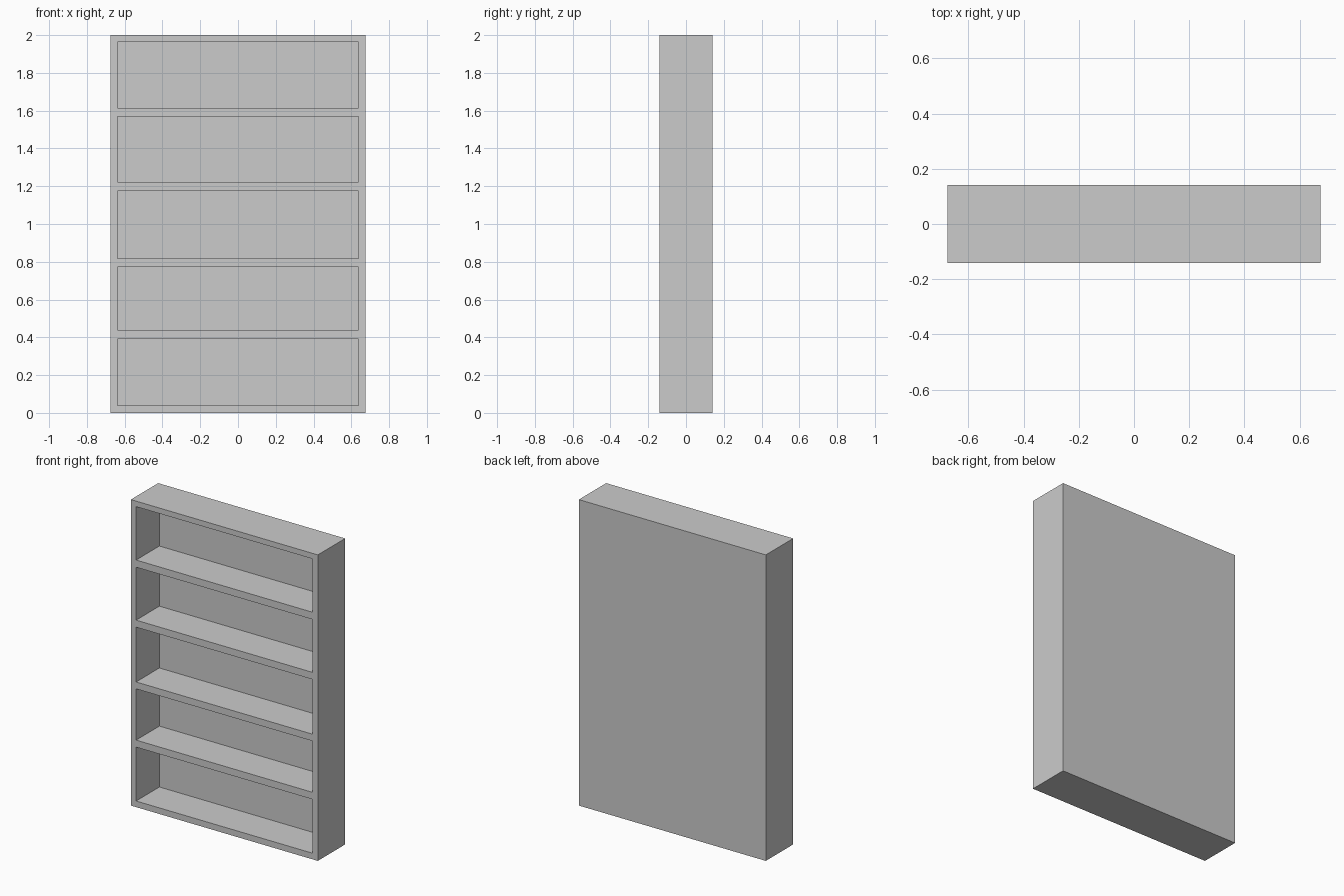
import bpy
import bmesh

if "Cube" in bpy.data.objects:
    bpy.data.objects.remove(bpy.data.objects["Cube"])

W, D = 0.676, 0.141          # half width, half depth
INNER = 0.638                # half width of the openings
RECESS = 0.24                # depth of each compartment
# floor / ceiling heights of the five compartments, between base and top
ZS = [0, 0.04, 0.392, 0.438, 0.773, 0.818, 1.176, 1.222, 1.568, 1.615, 1.964, 2]
XS = [-W, -INNER, INNER, W]

bm = bmesh.new()


def extrude_back(bm, edges, dist):
    """Extrude edges toward +y and return the new edges."""
    geom = bmesh.ops.extrude_edge_only(bm, edges=edges)["geom"]
    verts = [g for g in geom if isinstance(g, bmesh.types.BMVert)]
    bmesh.ops.translate(bm, verts=verts, vec=(0, dist, 0))
    moved = set(verts)
    return [e for e in bm.edges if e.verts[0] in moved and e.verts[1] in moved]


# front frame: a grid of strips with the compartments left open
grid = [[bm.verts.new((x, -D, z)) for x in XS] for z in ZS]
openings = []
for r in range(len(ZS) - 1):
    for c in range(len(XS) - 1):
        corners = [grid[r][c], grid[r][c + 1], grid[r + 1][c + 1], grid[r + 1][c]]
        if c == 1 and r % 2 == 1:
            openings.append(corners)
        else:
            bm.faces.new(corners)

# outer sides, top, bottom and back panel
outer = [e for e in bm.edges if e.is_boundary and (
    all(abs(abs(v.co.x) - W) < 1e-5 for v in e.verts)
    or all(v.co.z < 1e-5 for v in e.verts)
    or all(v.co.z > 2 - 1e-5 for v in e.verts))]
rim = extrude_back(bm, outer, 2 * D)
bmesh.ops.contextual_create(bm, geom=rim)

# recessed compartments
for corners in openings:
    edges = [bm.edges.get((corners[i], corners[(i + 1) % 4])) for i in range(4)]
    bmesh.ops.contextual_create(bm, geom=extrude_back(bm, edges, RECESS))

bmesh.ops.recalc_face_normals(bm, faces=bm.faces[:])
mesh = bpy.data.meshes.new("bookcase")
bm.to_mesh(mesh)
bm.free()
bookcase = bpy.data.objects.new("bookcase", mesh)
bpy.context.collection.objects.link(bookcase)
